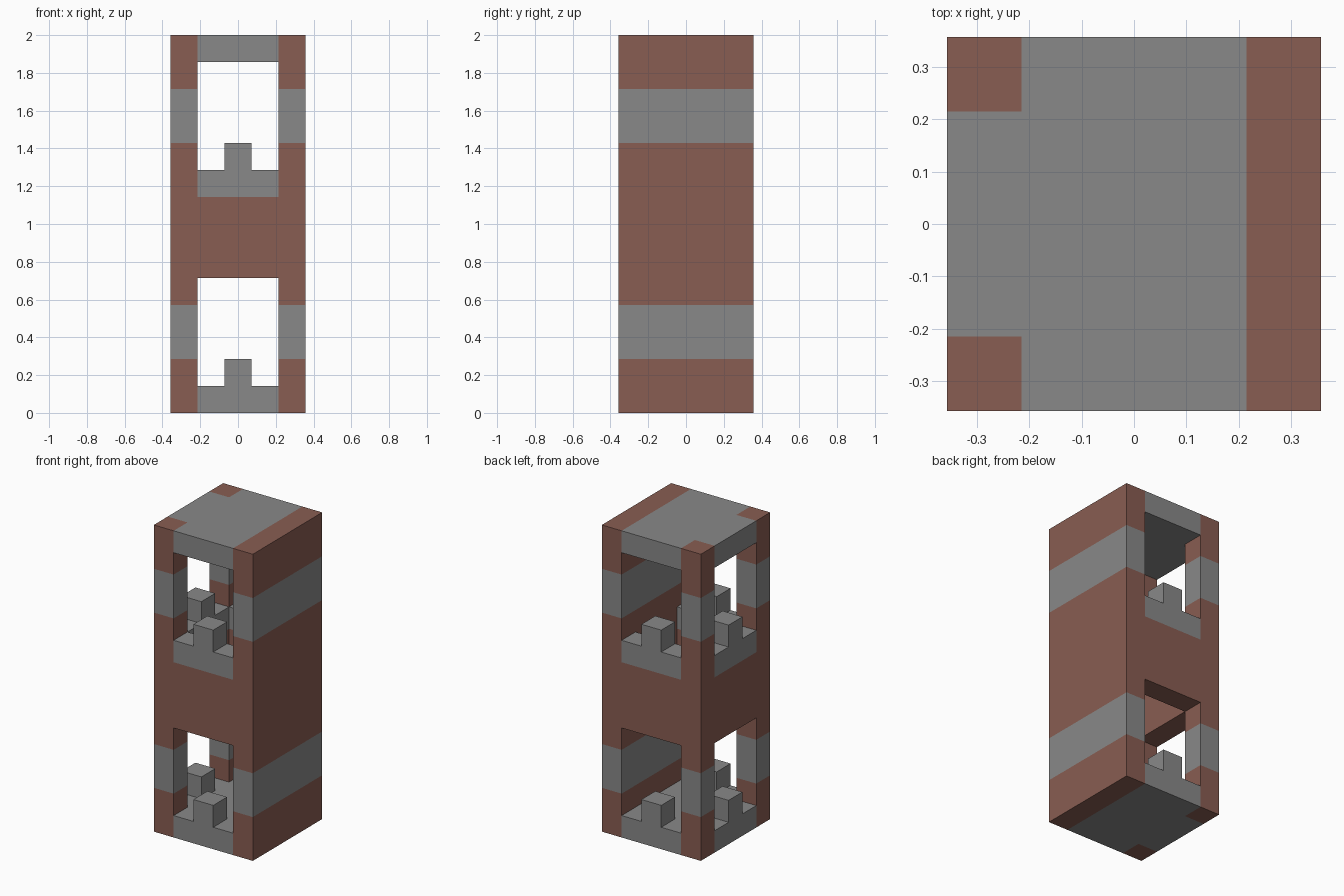
import bpy
import bmesh
from mathutils import Matrix

U = 1 / 7  # one block; the tower is 5 x 5 x 14 blocks

cube = bpy.data.objects.get("Cube")
if cube:
    bpy.data.objects.remove(cube)


def material(name, rgb):
    m = bpy.data.materials.new(name)
    m.use_nodes = True
    color = (*rgb, 1)
    m.diffuse_color = color
    bsdf = next(n for n in m.node_tree.nodes if n.type == 'BSDF_PRINCIPLED')
    bsdf.inputs["Base Color"].default_value = color
    return m


BRICK = material("brick_brown", (0.25, 0.11, 0.085))
STONE = material("stone_gray", (0.25, 0.25, 0.25))


def finish(name, bm, *mats):
    bmesh.ops.recalc_face_normals(bm, faces=bm.faces)
    bmesh.ops.transform(bm, matrix=Matrix.Scale(U, 4), verts=bm.verts)
    mesh = bpy.data.meshes.new(name)
    bm.to_mesh(mesh)
    bm.free()
    for m in mats:
        mesh.materials.append(m)
    obj = bpy.data.objects.new(name, mesh)
    bpy.context.collection.objects.link(obj)
    return obj


def prism(outline, z0, z1):
    """Extrude a plan outline, in blocks, between two heights."""
    bm = bmesh.new()
    face = bm.faces.new([bm.verts.new((x, y, z0)) for x, y in outline])
    top = bmesh.ops.extrude_face_region(bm, geom=[face])["geom"]
    verts = [v for v in top if isinstance(v, bmesh.types.BMVert)]
    bmesh.ops.translate(bm, verts=verts, vec=(0, 0, z1 - z0))
    return bm


def rect(x0, x1, y0, y1):
    return [(x0, y0), (x1, y0), (x1, y1), (x0, y1)]


def box(name, mat, x, y, z):
    return finish(name, prism(rect(*x, *y), *z), mat)


def banded(name, x, y):
    """Full-height brick part with two stone bands."""
    bm = prism(rect(*x, *y), 0, 14)
    for z in (2, 4, 10, 12):
        bmesh.ops.bisect_plane(bm, geom=bm.verts[:] + bm.edges[:] + bm.faces[:],
                               plane_co=(0, 0, z), plane_no=(0, 0, 1))
    for f in bm.faces:
        h = f.calc_center_median().z
        f.material_index = int(2 < h < 4 or 10 < h < 12)
    return finish(name, bm, BRICK, STONE)


# Closed side wall and the two posts opposite it
banded("side_wall", (1.5, 2.5), (-2.5, 2.5))
banded("front_post", (-2.5, -1.5), (-2.5, -1.5))
banded("back_post", (-2.5, -1.5), (1.5, 2.5))

# Floor and roof slabs, notched around the posts
slab = [(1.5, -2.5), (1.5, 2.5), (-1.5, 2.5), (-1.5, 1.5),
        (-2.5, 1.5), (-2.5, -1.5), (-1.5, -1.5), (-1.5, -2.5)]
for name, z in (("floor", 0), ("roof", 13)):
    finish(name, prism(slab, z, z + 1), STONE)

# Open sides: brick panel, stone sill and one merlon on each level
edge, mid, span = (-2.5, -1.5), (-0.5, 0.5), (-1.5, 1.5)
sides = {
    "front": (span, edge, mid, edge),
    "back": (span, (1.5, 2.5), mid, (1.5, 2.5)),
    "right": (edge, span, edge, mid),
}
for side, (x, y, mx, my) in sides.items():
    box(side + "_panel", BRICK, x, y, (5, 8))
    box(side + "_sill", STONE, x, y, (8, 9))
    for level, z in (("lower", 1), ("upper", 9)):
        box(f"{side}_{level}_merlon", STONE, mx, my, (z, z + 1))
